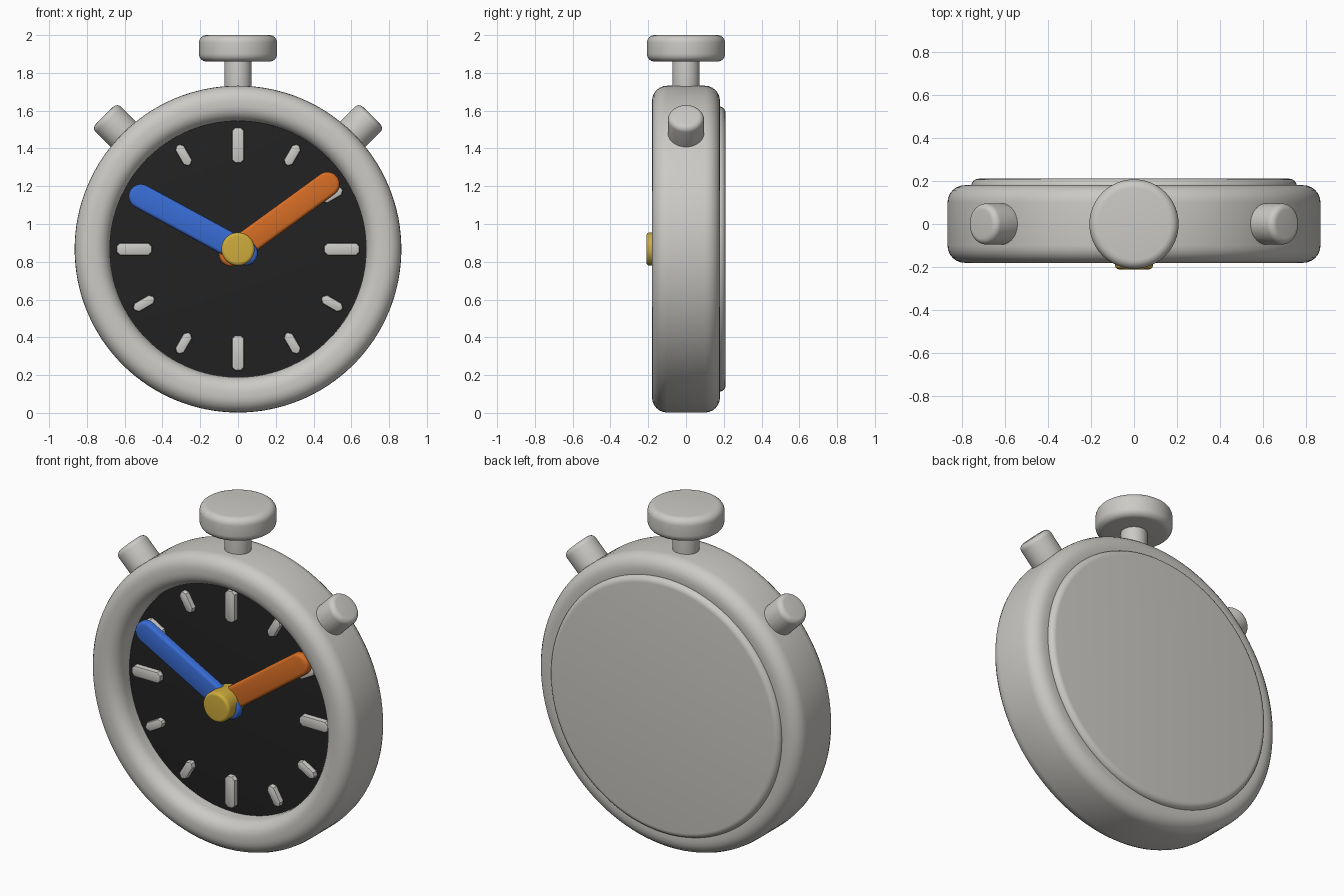
import bpy, bmesh, math
from mathutils import Matrix, Vector

if "Cube" in bpy.data.objects:
    bpy.data.objects.remove(bpy.data.objects["Cube"])

CZ = 0.867                       # height of the dial centre
TO_FRONT = Matrix.Rotation(math.radians(90), 4, 'X')   # local z -> -y


def material(name, rgb):
    m = bpy.data.materials.new(name)
    m.diffuse_color = (*rgb, 1)
    m.use_nodes = True
    m.node_tree.nodes["Principled BSDF"].inputs["Base Color"].default_value = m.diffuse_color
    return m


GREY = material("warm_grey", (0.60, 0.59, 0.56))
BLACK = material("dial_black", (0.016, 0.016, 0.016))
BLUE = material("blue", (0.04, 0.15, 0.66))
ORANGE = material("orange", (0.66, 0.15, 0.018))
GOLD = material("gold", (0.62, 0.41, 0.045))


def finish(bm, name, mat, matrix):
    bmesh.ops.recalc_face_normals(bm, faces=bm.faces)
    me = bpy.data.meshes.new(name)
    bm.to_mesh(me)
    bm.free()
    me.transform(matrix)
    me.materials.append(mat)
    ob = bpy.data.objects.new(name, me)
    bpy.context.collection.objects.link(ob)
    bpy.ops.object.select_all(action='DESELECT')
    bpy.context.view_layer.objects.active = ob
    ob.select_set(True)
    bpy.ops.object.shade_smooth_by_angle(angle=math.radians(35))
    return ob


def arc(cx, cy, r, a0, a1, n=6):
    """Points on an arc, for rounded profile corners."""
    return [(cx + r * math.cos(math.radians(a0 + (a1 - a0) * i / n)),
             cy + r * math.sin(math.radians(a0 + (a1 - a0) * i / n)))
            for i in range(n + 1)]


def lathe(name, profile, mat, matrix, steps=96, closed=False):
    """Revolve (radius, height) points about local z."""
    bm = bmesh.new()
    vs = [bm.verts.new((r, 0, h)) for r, h in profile]
    pairs = list(zip(vs, vs[1:])) + ([(vs[-1], vs[0])] if closed else [])
    es = [bm.edges.new(p) for p in pairs]
    bmesh.ops.spin(bm, geom=vs + es, axis=(0, 0, 1), cent=(0, 0, 0),
                   angle=math.tau, steps=steps)
    bmesh.ops.remove_doubles(bm, verts=bm.verts, dist=1e-5)
    return finish(bm, name, mat, matrix)


def knob(name, r, h0, h1, bevel, mat, matrix, both=True, steps=48):
    """Solid disc with rounded rims."""
    low = arc(r - bevel, h0 + bevel, bevel, -90, 0) if both else [(r, h0)]
    top = arc(r - bevel, h1 - bevel, bevel, 0, 90)
    return lathe(name, [(0, h0)] + low + top + [(0, h1)], mat, matrix, steps)


def plate(name, outline, h0, h1, bevel, mat, matrix, segments=2):
    """Extruded outline with softened edges."""
    bm = bmesh.new()
    f = bm.faces.new([bm.verts.new((x, y, h0)) for x, y in outline])
    ext = bmesh.ops.extrude_face_region(bm, geom=[f])['geom']
    top = [v for v in ext if isinstance(v, bmesh.types.BMVert)]
    bmesh.ops.translate(bm, verts=top, vec=(0, 0, h1 - h0))
    rim = [e for e in bm.edges if all(v in top for v in e.verts)]
    bmesh.ops.bevel(bm, geom=rim, offset=bevel, segments=segments,
                    profile=0.5, affect='EDGES')
    return finish(bm, name, mat, matrix)


FACE = Matrix.Translation((0, 0, CZ)) @ TO_FRONT


def on_face(deg):
    """Local x points along deg on the dial, local z towards the viewer."""
    return FACE @ Matrix.Rotation(math.radians(deg), 4, 'Z')


# Case ring: rounded rectangle section
R0, R1, H, B = 0.677, 0.865, 0.18, 0.08
section = (arc(R1 - B, H - B, B, 0, 90) + arc(R0 + B, H - B, B, 90, 180)
           + arc(R0 + B, B - H, B, 180, 270) + arc(R1 - B, B - H, B, 270, 360))
lathe("case_ring", section, GREY, FACE, 128, closed=True)

# Back cover and dial
BACK = Matrix.Translation((0, 0, CZ)) @ TO_FRONT.inverted()
knob("back_cover", 0.755, 0.0, 0.21, 0.035, GREY, BACK, both=False, steps=128)
knob("dial", 0.682, -0.02, 0.05, 0.002, BLACK, FACE, both=False, steps=128)

# Hour markers, longer at the quarters
for i in range(12):
    quarter = i % 3 == 0
    r, hl, hw = (0.55, 0.094, 0.033) if quarter else (0.575, 0.062, 0.026)
    c = 0.018
    outline = [(r - hl, c - hw), (r - hl + c, -hw), (r + hl - c, -hw),
               (r + hl, c - hw), (r + hl, hw - c), (r + hl - c, hw),
               (r - hl + c, hw), (r - hl, hw - c)]
    plate(f"hour_marker_{i + 1}", outline, 0.04, 0.08, 0.01, GREY, on_face(i * 30))


# Hands: round-ended bars under the hub
def hand(name, deg, h0, h1, mat):
    w = 0.065
    outline = arc(0.585, 0, w, -90, 90, 14) + arc(-0.045, 0, w, 90, 270, 14)
    plate(name, outline, h0, h1, 0.018, mat, on_face(deg), 3)


hand("orange_hand", 36, 0.08, 0.12, ORANGE)
hand("blue_hand", 151.5, 0.105, 0.145, BLUE)
knob("hub", 0.088, 0.05, 0.21, 0.018, GOLD, FACE)

# Crown on its stem
UP = Matrix.Identity(4)
knob("crown_stem", 0.072, 1.68, 1.88, 0.005, GREY, UP)
knob("crown", 0.207, 1.86, 2.0, 0.04, GREY, UP, steps=64)

# Side push buttons
for side, label in ((-1, "left"), (1, "right")):
    m = Matrix.Translation((0, 0, CZ)) @ Matrix.Rotation(math.radians(45 * side), 4, 'Y')
    knob(f"{label}_button", 0.095, 0.80, 1.0, 0.03, GREY, m)
